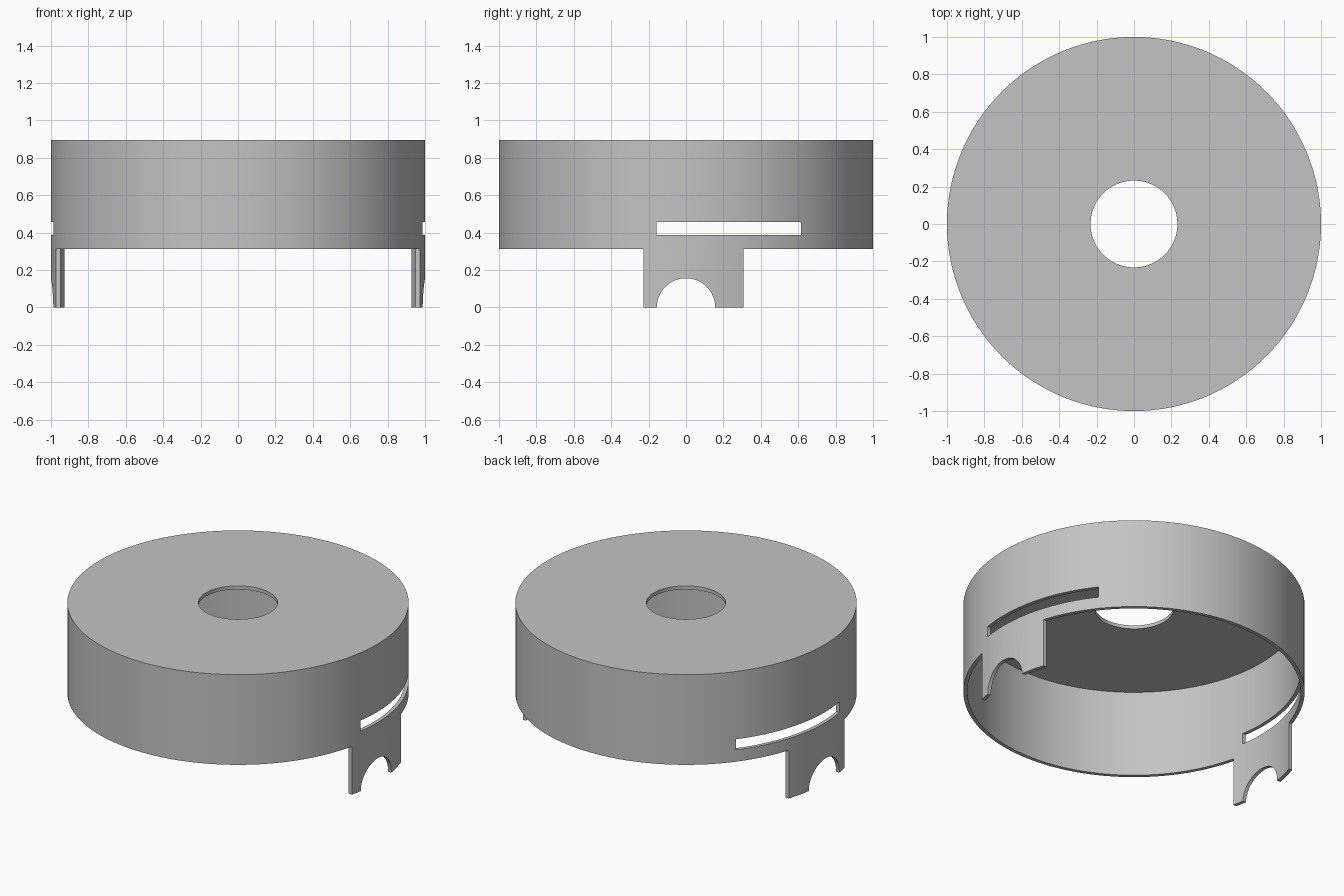
import bpy, bmesh, math

cube = bpy.data.objects.get("Cube")
if cube:
    bpy.data.objects.remove(cube)

SEGMENTS = 128
OUTER, INNER, HOLE = 1.0, 0.977, 0.232
TOP, PLATE, SKIRT = 0.895, 0.023, 0.312
TAB_FRONT, TAB_BACK = -0.227, 0.307
ARCH = 0.156

grey = bpy.data.materials.new("plain grey")
grey.use_nodes = True
grey.diffuse_color = (0.55, 0.55, 0.55, 1)
grey.node_tree.nodes["Principled BSDF"].inputs["Base Color"].default_value = (0.55, 0.55, 0.55, 1)


def add_object(name, bm):
    bmesh.ops.recalc_face_normals(bm, faces=bm.faces)
    mesh = bpy.data.meshes.new(name)
    bm.to_mesh(mesh)
    bm.free()
    mesh.materials.append(grey)
    obj = bpy.data.objects.new(name, mesh)
    bpy.context.collection.objects.link(obj)
    return obj


def lathe(name, profile):
    """Spin a closed (radius, height) profile around z."""
    bm = bmesh.new()
    rings = []
    for i in range(SEGMENTS):
        a = math.tau * i / SEGMENTS
        rings.append([bm.verts.new((r * math.cos(a), r * math.sin(a), z)) for r, z in profile])
    n = len(profile)
    for i, ring in enumerate(rings):
        after = rings[(i + 1) % SEGMENTS]
        for j in range(n):
            k = (j + 1) % n
            bm.faces.new((ring[j], after[j], after[k], ring[k]))
    return add_object(name, bm)


def prism(name, outline):
    """Extrude a (y, z) outline across the full width in x."""
    bm = bmesh.new()
    face = bm.faces.new([bm.verts.new((-1.3, y, z)) for y, z in outline])
    moved = bmesh.ops.extrude_face_region(bm, geom=[face])["geom"]
    bmesh.ops.translate(bm, vec=(2.6, 0, 0), verts=[v for v in moved if isinstance(v, bmesh.types.BMVert)])
    return add_object(name, bm)


def block(name, y0, y1, z0, z1):
    return prism(name, [(y0, z0), (y1, z0), (y1, z1), (y0, z1)])


# Cap with a central hole; its wall reaches down to the tab ends
cap = lathe("slotted_cap", [(HOLE, TOP), (OUTER, TOP), (OUTER, 0),
                            (INNER, 0), (INNER, TOP - PLATE), (HOLE, TOP - PLATE)])

# Cutters leave a tab on each side, with a slot above and an arch below
arch = [(ARCH * math.cos(math.tau * i / 64), ARCH * math.sin(math.tau * i / 64)) for i in range(64)]
cutters = [
    block("front_cutter", -1.3, TAB_FRONT, -0.2, SKIRT),
    block("back_cutter", TAB_BACK, 1.3, -0.2, SKIRT),
    block("slot_cutter", -0.158, 0.616, 0.388, 0.457),
    prism("arch_cutter", arch),
]
bpy.context.view_layer.objects.active = cap
for cutter in cutters:
    cutter.hide_render = True
    mod = cap.modifiers.new(cutter.name, "BOOLEAN")
    mod.operation = "DIFFERENCE"
    mod.solver = "EXACT"
    mod.object = cutter
    bpy.ops.object.modifier_apply(modifier=mod.name)
    bpy.data.objects.remove(cutter)

# Smooth round walls with crisp edges
bpy.ops.object.select_all(action="DESELECT")
cap.select_set(True)
bpy.ops.object.shade_smooth_by_angle(angle=math.radians(30))
